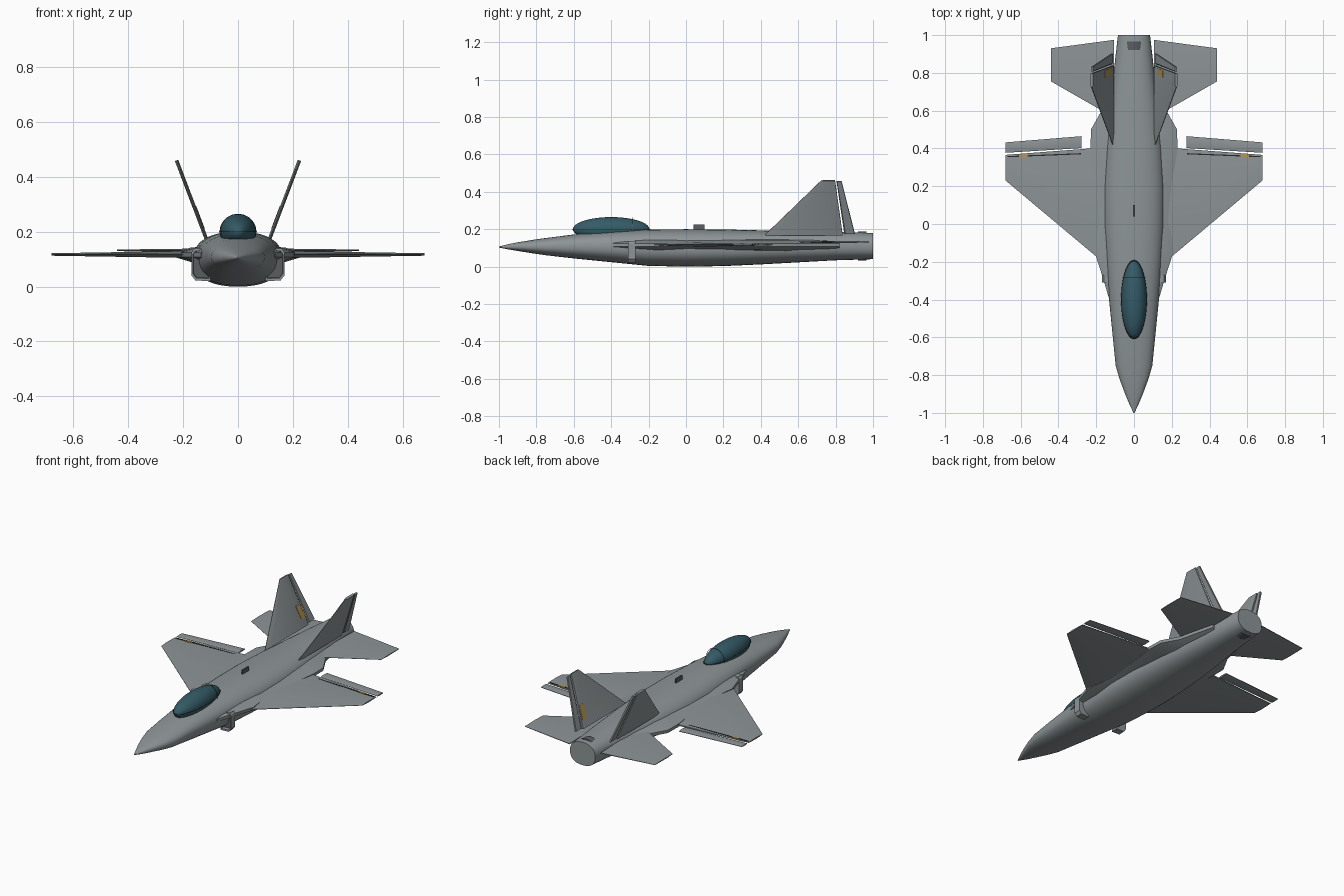
import bpy, bmesh, math
from mathutils import Vector

if "Cube" in bpy.data.objects:
    bpy.data.objects.remove(bpy.data.objects["Cube"])


def material(name, rgb):
    m = bpy.data.materials.new(name)
    m.diffuse_color = (*rgb, 1)
    m.use_nodes = True
    m.node_tree.nodes["Principled BSDF"].inputs["Base Color"].default_value = m.diffuse_color
    return m


GREY = material("airframe grey", (0.27, 0.30, 0.31))
DARK = material("dark grey", (0.10, 0.11, 0.115))
BLACK = material("gap black", (0.02, 0.02, 0.022))
GLASS = material("canopy teal", (0.035, 0.105, 0.135))
YELLOW = material("marking yellow", (0.48, 0.31, 0.07))


def finish(ob, mats, mirror=False, angle=30):
    for m in mats:
        ob.data.materials.append(m)
    bpy.ops.object.select_all(action='DESELECT')
    bpy.context.view_layer.objects.active = ob
    ob.select_set(True)
    bpy.ops.object.shade_smooth_by_angle(angle=math.radians(angle))
    if mirror:
        ob.modifiers.new("mirror", 'MIRROR')
    return ob


def loft(name, rings, mats, mirror=False, end_mat=0, angle=30):
    """Skin a list of closed rings and cap both ends."""
    bm = bmesh.new()
    vs = [[bm.verts.new(p) for p in r] for r in rings]
    n = len(rings[0])
    for a, b in zip(vs, vs[1:]):
        for i in range(n):
            bm.faces.new((a[i], a[(i + 1) % n], b[(i + 1) % n], b[i]))
    bm.faces.new(vs[0][::-1])
    bm.faces.new(vs[-1]).material_index = end_mat
    bmesh.ops.recalc_face_normals(bm, faces=bm.faces)
    me = bpy.data.meshes.new(name)
    bm.to_mesh(me)
    bm.free()
    ob = bpy.data.objects.new(name, me)
    bpy.context.collection.objects.link(ob)
    return finish(ob, mats, mirror, angle)


AIRFOIL = [(0, .06), (.35, .5), (.8, .35), (1, .15)]
SLAB = [(0, .1), (.12, .5), (.97, .5), (1, .4)]
PLATE = [(0, .5), (1, .5)]


def panel(name, stations, mat, profile=AIRFOIL, normal=(0, 0, 1)):
    """Mirrored lifting surface: stations are (leading point, trailing point, thickness)."""
    nrm = Vector(normal).normalized()
    rings = []
    for le, te, th in stations:
        le, te = Vector(le), Vector(te)
        top = [le.lerp(te, t) + nrm * h * th for t, h in profile]
        low = [le.lerp(te, t) - nrm * h * th for t, h in profile]
        rings.append(top + low[::-1])
    return loft(name, rings, [mat], True)


# Fuselage: y, half width, top, bottom
HULL = [(-1, .003, .108, .102), (-.95, .026, .12, .092), (-.9, .047, .13, .084),
        (-.82, .077, .143, .071), (-.75, .097, .153, .061), (-.6, .112, .172, .044),
        (-.38, .134, .191, .022), (-.2, .150, .199, .004), (0, .162, .2, 0),
        (.2, .163, .199, .003), (.4, .152, .194, .012), (.6, .132, .19, .023),
        (.8, .108, .186, .034), (1, .085, .18, .04)]


def hull_ring(y, w, top, bot, n=40):
    zc, hz, ring = (top + bot) / 2, (top - bot) / 2, []
    for i in range(n):
        a = 2 * math.pi * i / n
        c, s = math.cos(a), math.sin(a)
        e = .85
        ring.append((w * math.copysign(abs(c) ** e, c), y,
                     zc + hz * math.copysign(abs(s) ** e, s)))
    return ring


loft("fuselage", [hull_ring(*h) for h in HULL], [GREY], angle=40)

# Side strakes running from the intakes to the tailplanes: y, outer half width
STRAKE = [(-.39, .134), (-.3, .16), (-.15, .208), (0, .192), (.2, .202),
          (.4, .23), (.5, .228), (.6, .172), (.82, .118)]
loft("side_strake", [[(.07, y, .15), (w * .75, y, .142), (w, y, .125), (w, y, .107),
                      (w * .75, y, .09), (.07, y, .075)] for y, w in STRAKE],
     [GREY], True)

# Wings, flaps, flap slots and their markings
WZ = .117
panel("wing", [((.1, -.256, WZ), (.1, .41, WZ), .028),
               ((.68, .23, WZ), (.68, .366, WZ), .009)], GREY)
panel("flap", [((.278, .402, WZ), (.278, .465, WZ), .010),
               ((.68, .377, WZ), (.68, .432, WZ), .007)], GREY)


def wing_strip(name, x0, x1, half, z, mat):
    mid = lambda x: .372 - (x - .28) * .04
    panel(name, [((x, mid(x) - half, z), (x, mid(x) + half, z), .006)
                 for x in (x0, x1)], mat, PLATE)


wing_strip("flap_slot", .28, .67, .003, WZ + .002, BLACK)
wing_strip("wing_marking", .565, .61, .007, WZ + .003, YELLOW)

# Tailplanes
TZ = .132
panel("tailplane", [((.105, .563, TZ), (.105, .975, TZ), .014),
                    ((.44, .755, TZ), (.44, .93, TZ), .006)], GREY)

# Canted fins, rudders and fin markings
LEAN = (.285, 0, -.108)


def fin_point(y, z, off=0):
    return Vector((.114 + (z - .17) * .379, y, z)) + Vector(LEAN).normalized() * off


def fin_panel(name, root, tip, th, mat, profile, off=0):
    (ra, rb, rz), (ta, tb, tz) = root, tip
    panel(name, [(fin_point(ra, rz, off), fin_point(rb, rz, off), th),
                 (fin_point(ta, tz, off), fin_point(tb, tz, off), th)], mat, profile, LEAN)


fin_panel("fin", (.42, .838, .168), (.722, .797, .46), .013, GREY, SLAB)
fin_panel("rudder", (.846, .903, .176), (.805, .832, .456), .010, GREY, SLAB)
fin_panel("fin_marking", (.79, .825, .21), (.775, .812, .29), .004, YELLOW, PLATE, -.0062)

# Air intake lips with dark mouths
LIP = [(.10, .138), (.160, .138), (.169, .125), (.169, .04), (.155, .022), (.10, .02)]


def lip_ring(y, s):
    return [(.135 + (x - .135) * s, y, .08 + (z - .08) * s) for x, z in LIP]


loft("intake_lip", [lip_ring(-.27, .97), lip_ring(-.31, 1), lip_ring(-.31, .84),
                    lip_ring(-.29, .8)], [GREY, DARK], True, end_mat=1)

# Canopy, its sill and rear hoop
bpy.ops.mesh.primitive_uv_sphere_add(segments=32, ring_count=20, location=(0, -.4, .2))
canopy = bpy.context.object
canopy.name = "canopy"
canopy.scale = (.067, .205, .065)
finish(canopy, [GLASS], angle=60)


def hoop(name, loc, rot, radius, tube, scale, mat):
    bpy.ops.mesh.primitive_torus_add(major_segments=40, minor_segments=6, location=loc,
                                     rotation=rot, major_radius=radius, minor_radius=tube)
    ob = bpy.context.object
    ob.name = name
    ob.scale = scale
    finish(ob, [mat], angle=60)


hoop("canopy_sill", (0, -.4, .2), (0, 0, 0), .067, .0015, (1, 3.06, 1), BLACK)
hoop("canopy_hoop", (0, -.285, .202), (math.pi / 2, 0, 0), .060, .0015, (1, 1, 1), DARK)

# Spine aerial blade
bpy.ops.mesh.primitive_cube_add(size=1, location=(0, .07, .205))
blade = bpy.context.object
blade.name = "spine_aerial"
blade.scale = (.008, .06, .04)
finish(blade, [DARK])

# Exhaust band showing above and below the tail
bpy.ops.mesh.primitive_cylinder_add(vertices=32, radius=.077, depth=.045,
                                    location=(0, .943, .11), rotation=(math.pi / 2, 0, 0))
band = bpy.context.object
band.name = "exhaust_band"
finish(band, [DARK])
